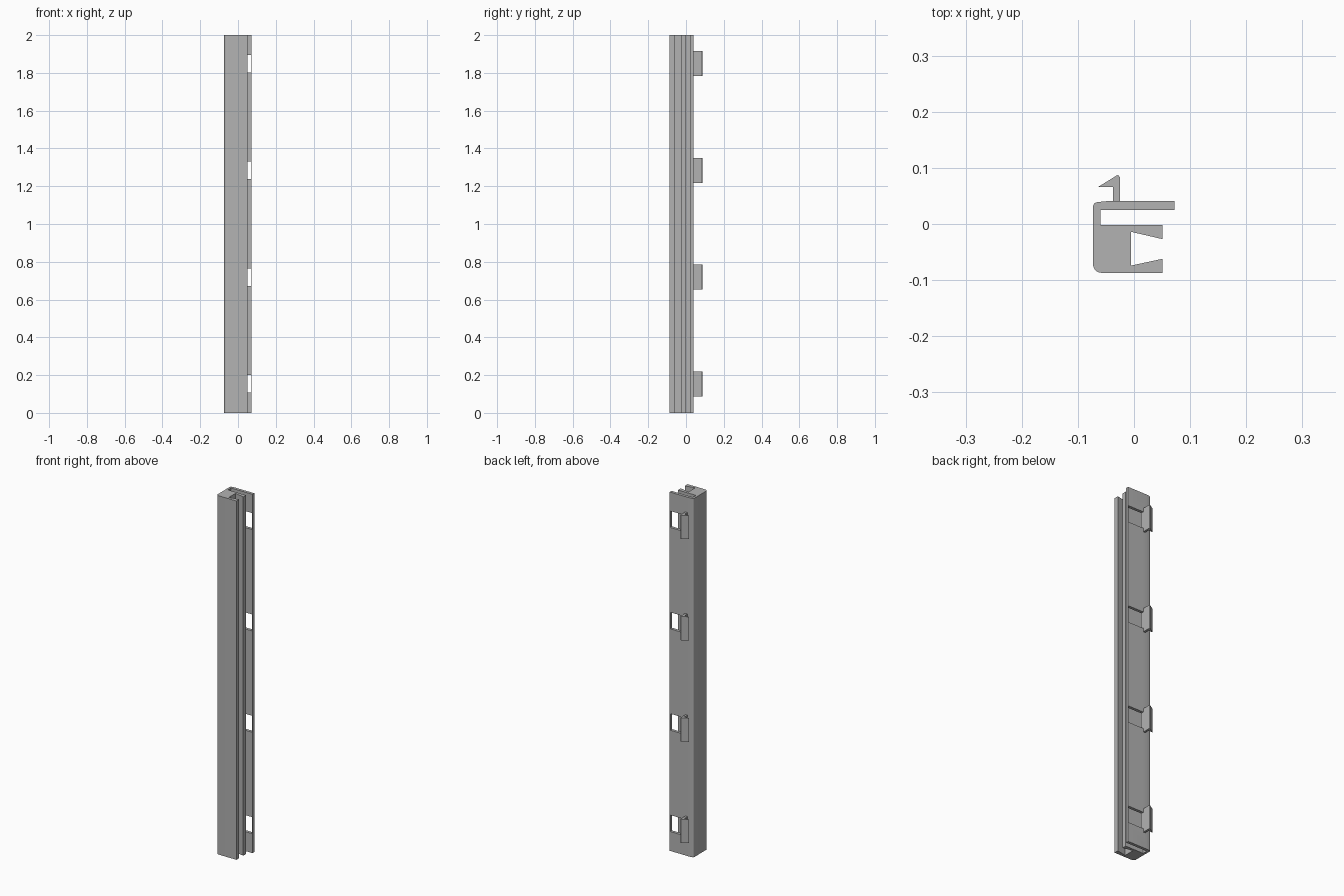
import bpy, bmesh, math

if "Cube" in bpy.data.objects:
    bpy.data.objects.remove(bpy.data.objects["Cube"])

grey = bpy.data.materials.new("plain grey")
grey.diffuse_color = (0.45, 0.45, 0.45, 1)
grey.use_nodes = True
grey.node_tree.nodes["Principled BSDF"].inputs["Base Color"].default_value = grey.diffuse_color


def extrude(name, profile, z0, z1):
    """Prism from an xy profile between two heights."""
    bm = bmesh.new()
    face = bm.faces.new([bm.verts.new((x, y, z0)) for x, y in profile])
    new = bmesh.ops.extrude_face_region(bm, geom=[face])["geom"]
    bmesh.ops.translate(bm, vec=(0, 0, z1 - z0),
                        verts=[v for v in new if isinstance(v, bmesh.types.BMVert)])
    bmesh.ops.recalc_face_normals(bm, faces=bm.faces)
    mesh = bpy.data.meshes.new(name)
    bm.to_mesh(mesh)
    bm.free()
    mesh.materials.append(grey)
    obj = bpy.data.objects.new(name, mesh)
    bpy.context.collection.objects.link(obj)
    return obj


def arc(cx, cy, r, a0, a1, n=6):
    return [(cx + r * math.cos(math.radians(a0 + (a1 - a0) * i / n)),
             cy + r * math.sin(math.radians(a0 + (a1 - a0) * i / n))) for i in range(n + 1)]


# Rail: flange at the back, narrow slot, block with a flared groove
rail_profile = [
    (0.072, 0.041), (-0.045, 0.041),
    *arc(-0.065, 0.031, 0.008, 90, 180, 4),
    *arc(-0.058, -0.072, 0.015, 180, 270),
    (0.051, -0.087), (0.051, -0.062), (-0.005, -0.074), (-0.005, -0.014),
    (0.051, -0.027), (0.051, -0.002), (-0.060, -0.002),
    (-0.060, 0.025), (0.072, 0.025),
]
rail = extrude("rail", rail_profile, 0, 2)

# Barbed clip on a thin stem
clip_profile = [
    (-0.025, 0.040), (-0.025, 0.083), (-0.027, 0.086), (-0.030, 0.087),
    (-0.064, 0.066), (-0.037, 0.066), (-0.037, 0.040),
]
window = [(-0.025, 0.012), (0.068, 0.012), (0.068, 0.06), (-0.025, 0.06)]

for i in range(4):
    z = 0.154 + 0.565 * i
    extrude(f"clip_{i + 1}", clip_profile, z - 0.066, z + 0.066)
    # Window through the flange beside each clip
    cutter = extrude("window_cutter", window, z - 0.046, z + 0.046)
    cutter.hide_render = True
    cut = rail.modifiers.new("window", 'BOOLEAN')
    cut.operation = 'DIFFERENCE'
    cut.solver = 'EXACT'
    cut.object = cutter
    bpy.context.view_layer.objects.active = rail
    bpy.ops.object.modifier_apply(modifier=cut.name)
    bpy.data.objects.remove(cutter)

# Smooth only the rounded corners
rail.select_set(True)
bpy.context.view_layer.objects.active = rail
bpy.ops.object.shade_smooth_by_angle(angle=math.radians(30))
